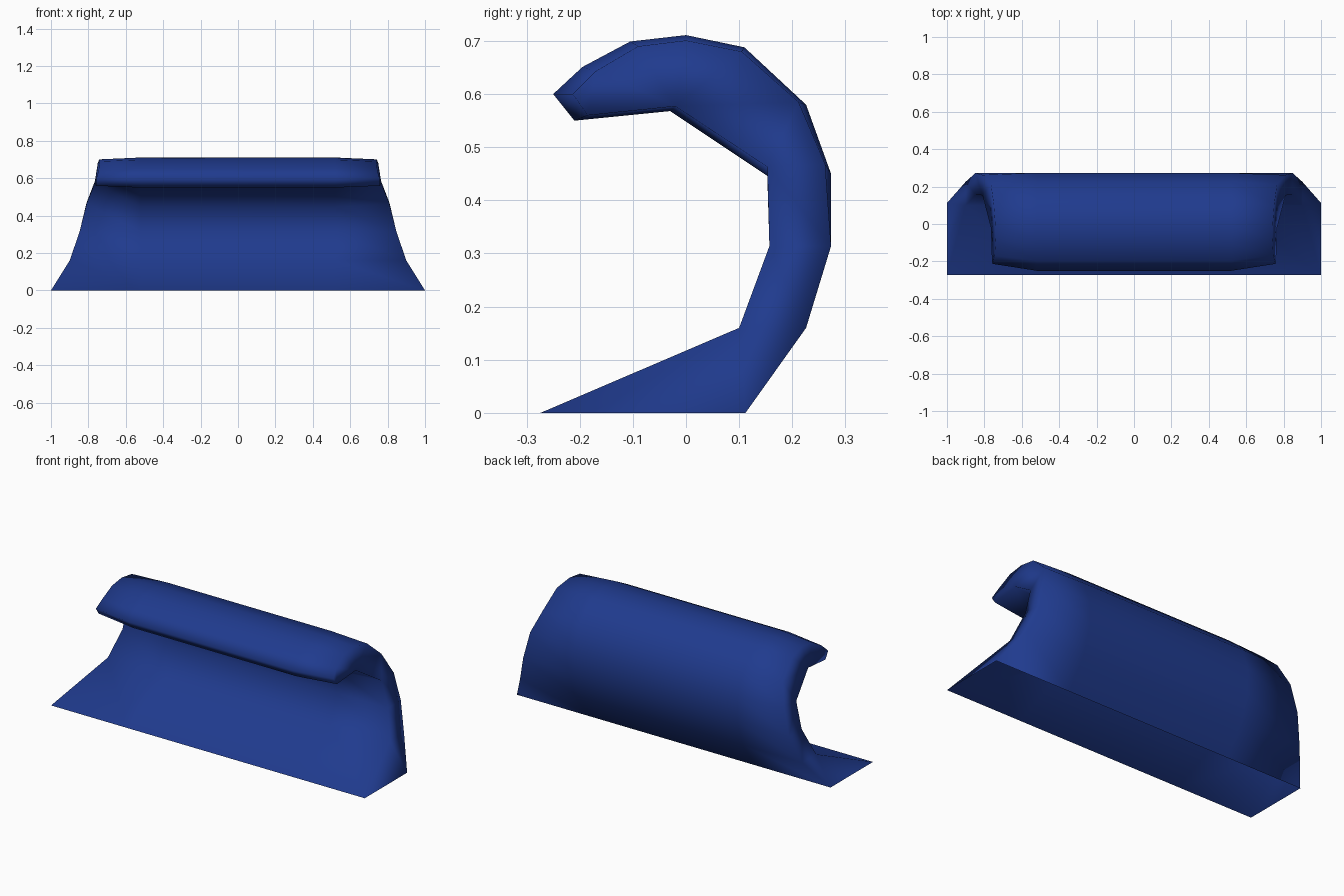
import bpy, bmesh

if "Cube" in bpy.data.objects:
    bpy.data.objects.remove(bpy.data.objects["Cube"])

# Hook-shaped side profile, open underneath: (mid y, mid z, end y, end z, half width at end)
PROFILE = [
    (0.112, 0.0, 0.112, 0.0, 1.0),
    (0.226, 0.16, 0.226, 0.16, 0.90),
    (0.273, 0.314, 0.273, 0.314, 0.847),
    (0.273, 0.45, 0.262, 0.468, 0.81),
    (0.226, 0.58, 0.212, 0.585, 0.765),
    (0.11, 0.688, 0.105, 0.68, 0.75),
    (0.0, 0.711, 0.0, 0.701, 0.742),
    (-0.105, 0.699, -0.09, 0.69, 0.74),
    (-0.195, 0.651, -0.17, 0.643, 0.745),
    (-0.25, 0.60, -0.213, 0.60, 0.757),
    (-0.21, 0.55, -0.185, 0.56, 0.76),
    (-0.03, 0.568, -0.02, 0.577, 0.765),
    (0.153, 0.446, 0.153, 0.463, 0.81),
    (0.157, 0.314, 0.157, 0.314, 0.847),
    (0.10, 0.16, 0.10, 0.16, 0.90),
    (-0.274, 0.0, -0.274, 0.0, 1.0),
]
MID = 0.52  # half length of the straight middle stretch

# Loft the profile along x: end, middle, middle, end
bm = bmesh.new()
rings = []
for side, is_end in ((-1, True), (-1, False), (1, False), (1, True)):
    ring = []
    for y, z, ye, ze, w in PROFILE:
        co = (side * w, ye, ze) if is_end else (side * MID, y, z)
        ring.append(bm.verts.new(co))
    rings.append(ring)
for a, b in zip(rings, rings[1:]):
    for i in range(len(PROFILE) - 1):
        bm.faces.new((a[i], a[i + 1], b[i + 1], b[i]))

# End caps: strips joining outer and inner sides of the hook
for ring in (rings[0], rings[-1]):
    bm.faces.new((ring[0], ring[1], ring[14], ring[15]))
    bm.faces.new((ring[1], ring[2], ring[13], ring[14]))
    bm.faces.new((ring[2], ring[3], ring[12], ring[13]))
    bm.faces.new((ring[3], ring[4], ring[12]))
    bm.faces.new((ring[4], ring[11], ring[12]))
    for i in range(4, 8):
        bm.faces.new((ring[i], ring[i + 1], ring[11]))
    bm.faces.new((ring[8], ring[10], ring[11]))
    bm.faces.new((ring[8], ring[9], ring[10]))
bmesh.ops.recalc_face_normals(bm, faces=bm.faces)

# Soft shading over the whole shell
for f in bm.faces:
    f.smooth = True

mesh = bpy.data.meshes.new("curled_shell")
bm.to_mesh(mesh)
bm.free()
shell = bpy.data.objects.new("curled_shell", mesh)
bpy.context.collection.objects.link(shell)

# Single blue paint
blue = bpy.data.materials.new("blue")
blue.diffuse_color = (0.014, 0.043, 0.27, 1)
blue.use_nodes = True
blue.node_tree.nodes["Principled BSDF"].inputs["Base Color"].default_value = blue.diffuse_color
mesh.materials.append(blue)
